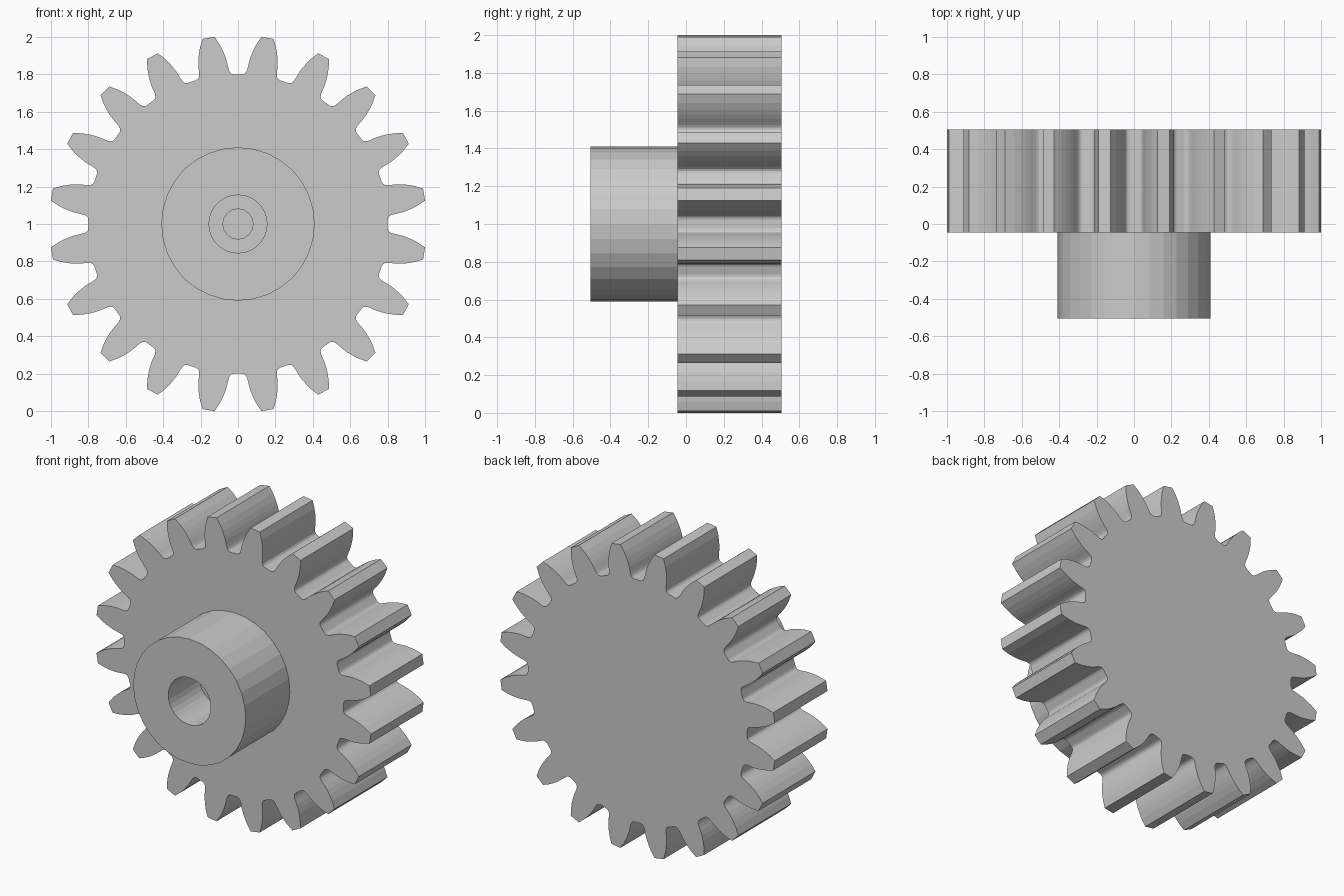
import bpy, bmesh, math

if "Cube" in bpy.data.objects:
    bpy.data.objects.remove(bpy.data.objects["Cube"])

TEETH = 20
AXIS_Z = 1.0


def finish(bm, name):
    bmesh.ops.recalc_face_normals(bm, faces=bm.faces)
    mesh = bpy.data.meshes.new(name)
    bm.to_mesh(mesh)
    bm.free()
    obj = bpy.data.objects.new(name, mesh)
    bpy.context.collection.objects.link(obj)
    return obj


def loft(name, rings):
    """Join equal-sized rings of points and cap both ends."""
    bm = bmesh.new()
    loops = [[bm.verts.new(p) for p in ring] for ring in rings]
    for a, b in zip(loops, loops[1:]):
        n = len(a)
        for i in range(n):
            j = (i + 1) % n
            bm.faces.new((a[i], a[j], b[j], b[i]))
    bm.faces.new(loops[0])
    bm.faces.new(loops[-1])
    return finish(bm, name)


def circle(r, y, n=32):
    return [(r * math.sin(math.tau * i / n), y, AXIS_Z + r * math.cos(math.tau * i / n))
            for i in range(n)]


# Toothed wheel: half of one tooth gap (sideways, outward), mirrored and repeated
half_gap = [(0.022, 0.8), (0.034, 0.803), (0.043, 0.811), (0.049, 0.824),
            (0.054, 0.843), (0.059, 0.866), (0.067, 0.892), (0.079, 0.922),
            (0.097, 0.958), (0.125, 1.0)]
gap = [(-x, h) for x, h in reversed(half_gap)] + half_gap


def gear_ring(y):
    points = []
    for k in range(TEETH):
        a = math.tau * k / TEETH
        c, s = math.cos(a), math.sin(a)
        points += [(x * c + h * s, y, AXIS_Z + h * c - x * s) for x, h in gap]
    return points


loft("toothed_wheel", [gear_ring(-0.045), gear_ring(0.505)])

# Hub with a stepped blind bore
hub_profile = [(0.41, -0.03), (0.41, -0.505), (0.155, -0.505),
               (0.155, -0.185), (0.08, -0.185), (0.08, -0.05)]
loft("hub", [circle(r, y) for r, y in hub_profile])
